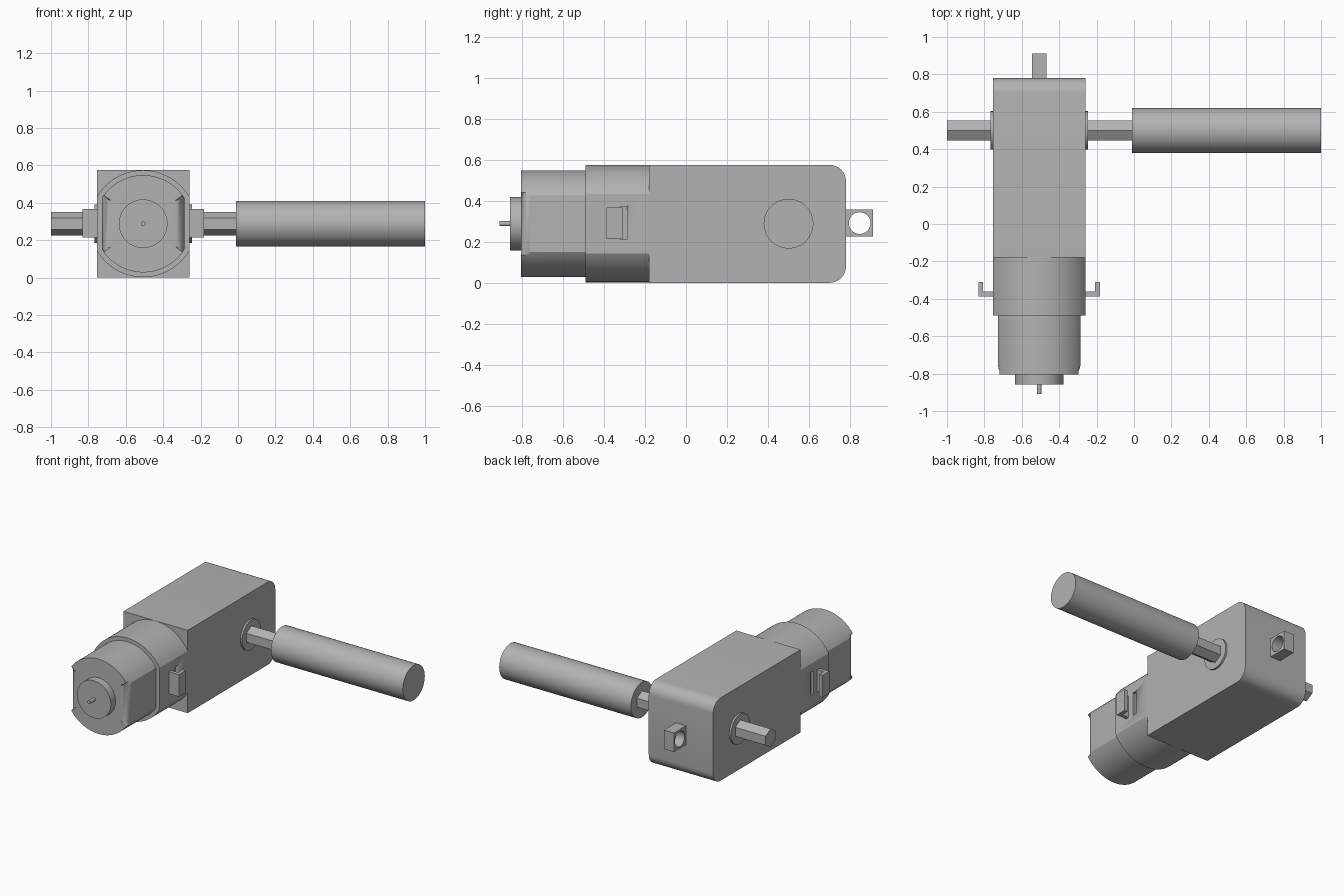
import bpy, bmesh, math
from mathutils import Vector

if "Cube" in bpy.data.objects:
    bpy.data.objects.remove(bpy.data.objects["Cube"], do_unlink=True)

CX, CZ = -0.507, 0.288      # motor axis
AXLE_Y = 0.5                # output axle position

grey = bpy.data.materials.new("plain grey")
grey.use_nodes = True
grey.diffuse_color = (0.45, 0.45, 0.45, 1)
grey.node_tree.nodes["Principled BSDF"].inputs["Base Color"].default_value = grey.diffuse_color


def prism(name, profile, axis, start, end, bevel=0.0):
    """Extrude a profile along x (points are y, z) or y (points are x, z);
    bevel rounds the rim of the cap at start."""
    def place(p, t):
        return Vector((t, p[0], p[1])) if axis == "x" else Vector((p[0], t, p[1]))
    bm = bmesh.new()
    first = [bm.verts.new(place(p, start)) for p in profile]
    last = [bm.verts.new(place(p, end)) for p in profile]
    cap = bm.faces.new(first)
    bm.faces.new(last)
    n = len(profile)
    for i in range(n):
        j = (i + 1) % n
        bm.faces.new((first[i], first[j], last[j], last[i]))
    if bevel:
        bmesh.ops.bevel(bm, geom=list(cap.edges), offset=bevel, segments=6,
                        profile=0.5, affect="EDGES", clamp_overlap=True)
    bmesh.ops.recalc_face_normals(bm, faces=bm.faces)
    mesh = bpy.data.meshes.new(name)
    bm.to_mesh(mesh)
    bm.free()
    mesh.materials.append(grey)
    obj = bpy.data.objects.new(name, mesh)
    bpy.context.collection.objects.link(obj)
    activate(obj)
    bpy.ops.object.shade_smooth_by_angle(angle=math.radians(25))
    return obj


def activate(obj):
    bpy.ops.object.select_all(action="DESELECT")
    obj.select_set(True)
    bpy.context.view_layer.objects.active = obj


def circle(cu, cv, r, n=64, turn=0.0):
    return [(cu + r * math.cos(turn + math.tau * i / n),
             cv + r * math.sin(turn + math.tau * i / n)) for i in range(n)]


def flat_sided(r, half):
    """Circle around the motor axis with its left and right sides cut flat."""
    a, n = math.acos(half / r), 32
    pts = []
    for base in (0, math.pi):
        for i in range(n + 1):
            t = base + a + (math.pi - 2 * a) * i / n
            pts.append((CX + r * math.cos(t), CZ + r * math.sin(t)))
    return pts


def rect(u0, u1, v0, v1):
    return [(u0, v0), (u1, v0), (u1, v1), (u0, v1)]


def cut(obj, cutter):
    mod = obj.modifiers.new("cut", "BOOLEAN")
    mod.operation, mod.solver, mod.object = "DIFFERENCE", "EXACT", cutter
    activate(obj)
    bpy.ops.object.modifier_apply(modifier=mod.name)
    bpy.data.objects.remove(cutter, do_unlink=True)


# Gearbox with rounded rear edges
side, height, back, r = 0.247, 0.575, 0.78, 0.08
outline = [(-0.18, height), (-0.18, 0)]
for cz, base in ((r, -math.pi / 2), (height - r, 0)):
    for i in range(9):
        t = base + math.pi / 2 * i / 8
        outline.append((back - r + r * math.cos(t), cz + r * math.sin(t)))
prism("gearbox", outline, "x", CX - side, CX + side)

# Motor holder and motor
holder = prism("motor_holder", flat_sided(0.286, side), "y", -0.49, -0.17)
prism("motor_can", flat_sided(0.26, 0.22), "y", -0.805, -0.48, bevel=0.05)
prism("motor_cap", circle(CX, CZ, 0.13), "y", -0.857, -0.8, bevel=0.02)
prism("motor_pin", circle(CX, CZ, 0.012, 24), "y", -0.91, -0.85)

# Hooks and slots on both sides, and axle collars
for label, s in (("left", 1), ("right", -1)):
    wall = CX + s * side
    tip = CX + s * 0.324
    hook = [(wall - s * 0.01, -0.387), (tip, -0.387), (tip, -0.31),
            (tip - s * 0.025, -0.31), (tip - s * 0.025, -0.362),
            (wall - s * 0.01, -0.362)]
    part = prism(label + "_hook", hook, "y", 0.213, 0.367)
    for v in part.data.vertices:        # stand the hook profile upright
        v.co = (v.co.x, v.co.z, v.co.y)
    part.data.flip_normals()
    cut(holder, prism("slot_cutter", rect(-0.322, -0.288, 0.21, 0.373), "x",
                      wall - s * 0.02, wall + s * 0.02))
    prism(label + "_collar", circle(AXLE_Y, CZ, 0.103), "x",
          wall - s * 0.01, wall + s * 0.013)

# Hexagonal axle and long round sleeve
prism("axle", circle(AXLE_Y, CZ, 0.0625, 6, math.pi / 2), "x", -1, 0.02)
prism("sleeve", circle(AXLE_Y, CZ, 0.121), "x", -0.012, 1)

# Rear mounting tab with a hole
tab = prism("rear_tab", rect(0.77, 0.912, 0.225, 0.357), "x", -0.546, -0.468)
cut(tab, prism("hole_cutter", circle(0.847, 0.291, 0.053, 40), "x", -0.6, -0.4))
activate(tab)
bpy.ops.object.shade_smooth_by_angle(angle=math.radians(25))
